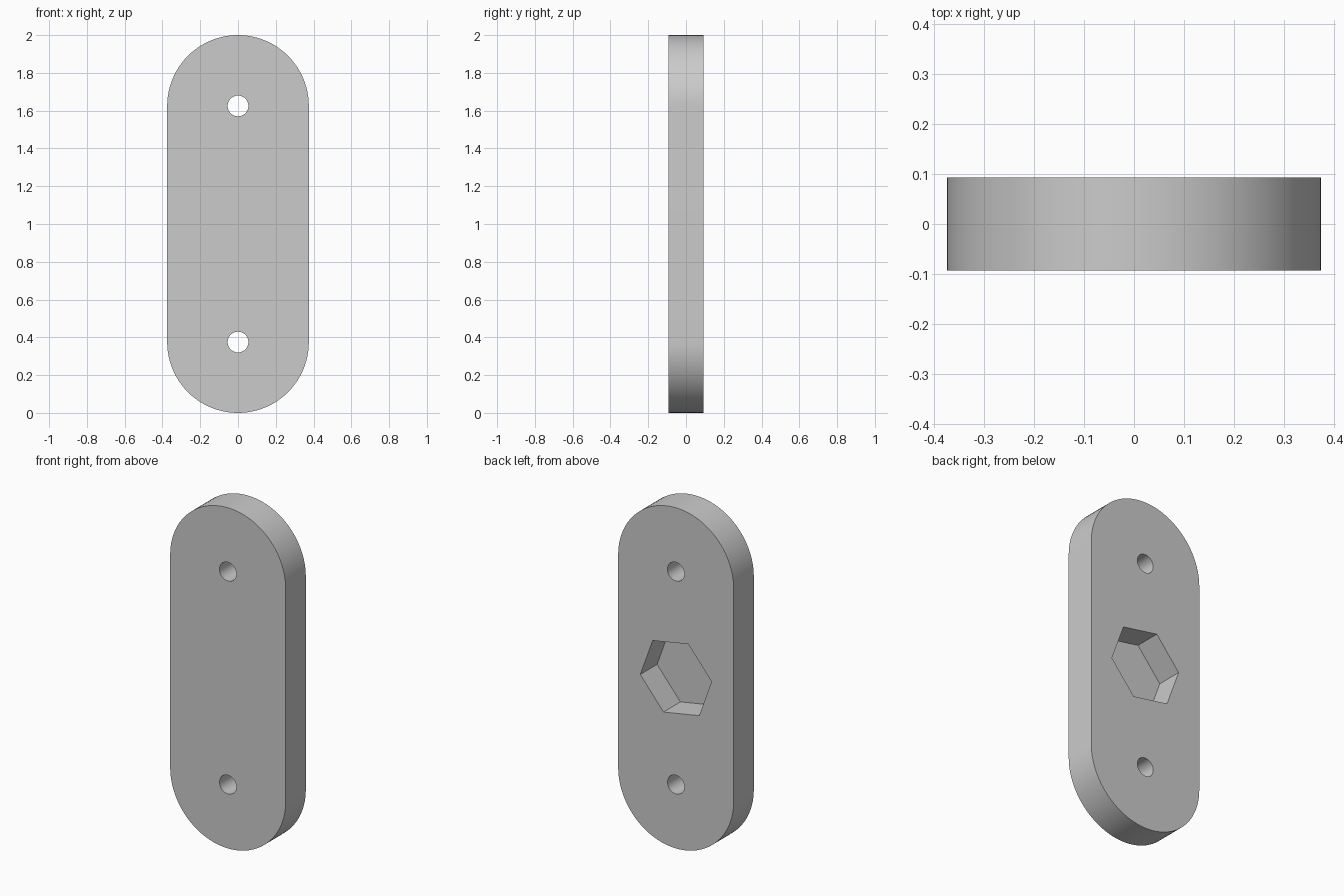
import bpy, bmesh
from math import pi, cos, sin, radians

if "Cube" in bpy.data.objects:
    bpy.data.objects.remove(bpy.data.objects["Cube"], do_unlink=True)

HALF_WIDTH, HALF_DEPTH = 0.375, 0.0935
LOW, HIGH = HALF_WIDTH, 2 - HALF_WIDTH
HOLE_RADIUS = 0.055
POCKET_RADIUS, POCKET_DEPTH, POCKET_TURN = 0.235, 0.156, radians(50)

grey = bpy.data.materials.new("light_grey")
grey.use_nodes = True
colour = (0.6, 0.6, 0.6, 1)
grey.diffuse_color = colour
grey.node_tree.nodes["Principled BSDF"].inputs["Base Color"].default_value = colour


def arc(radius, z, start, sweep, steps, closed=False):
    """Points of an arc in the XZ plane."""
    count = steps if closed else steps + 1
    angles = [start + sweep * i / steps for i in range(count)]
    return [(radius * cos(a), z + radius * sin(a)) for a in angles]


def prism(name, outline, y_front, y_back):
    """Extrude an XZ outline along Y."""
    bm = bmesh.new()
    face = bm.faces.new([bm.verts.new((x, y_front, z)) for x, z in outline])
    grown = bmesh.ops.extrude_face_region(bm, geom=[face])
    moved = [g for g in grown["geom"] if isinstance(g, bmesh.types.BMVert)]
    bmesh.ops.translate(bm, verts=moved, vec=(0, y_back - y_front, 0))
    bmesh.ops.recalc_face_normals(bm, faces=bm.faces)
    mesh = bpy.data.meshes.new(name)
    bm.to_mesh(mesh)
    bm.free()
    mesh.materials.append(grey)
    obj = bpy.data.objects.new(name, mesh)
    bpy.context.collection.objects.link(obj)
    return obj


# Plate with fully rounded ends
outline = arc(HALF_WIDTH, HIGH, 0, pi, 48) + arc(HALF_WIDTH, LOW, pi, pi, 48)
plate = prism("mounting_plate", outline, -HALF_DEPTH, HALF_DEPTH)

# Two through holes and a blind hexagonal pocket in the back
cutters = [prism("hole_cutter", arc(HOLE_RADIUS, z, 0, 2 * pi, 32, True), -0.2, 0.2)
           for z in (LOW, HIGH)]
hexagon = arc(POCKET_RADIUS, 1, POCKET_TURN, 2 * pi, 6, True)
cutters.append(prism("pocket_cutter", hexagon, HALF_DEPTH - POCKET_DEPTH, 0.2))

bpy.ops.object.select_all(action="DESELECT")
bpy.context.view_layer.objects.active = plate
plate.select_set(True)
for cutter in cutters:
    cutter.hide_render = True
    cut = plate.modifiers.new("cut", "BOOLEAN")
    cut.operation, cut.solver, cut.object = "DIFFERENCE", "EXACT", cutter
    bpy.ops.object.modifier_apply(modifier=cut.name)
    bpy.data.objects.remove(cutter, do_unlink=True)

bpy.ops.object.shade_smooth_by_angle(angle=radians(30))
